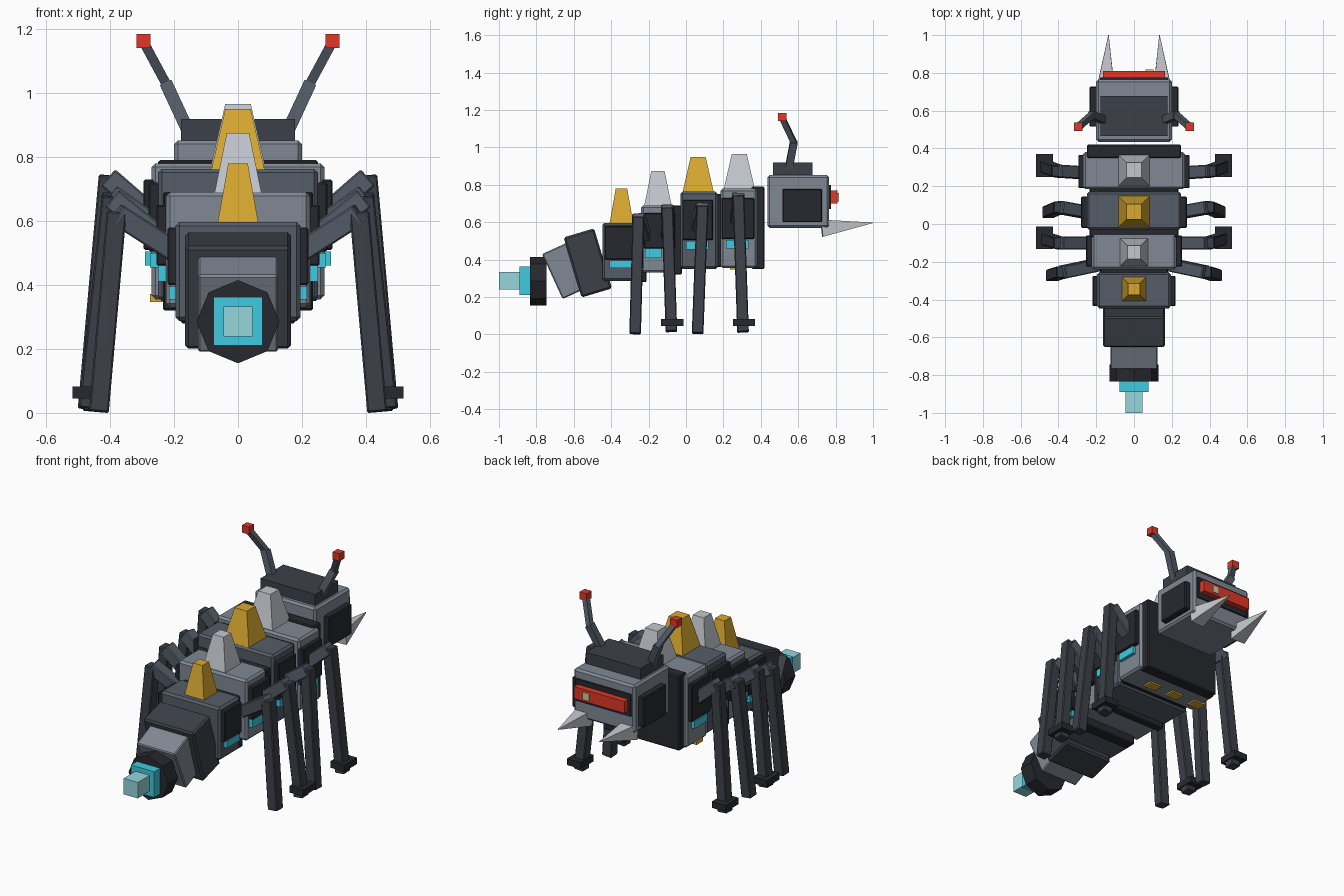
import bpy, bmesh, math
from mathutils import Vector, Matrix

if "Cube" in bpy.data.objects:
    bpy.data.objects.remove(bpy.data.objects["Cube"])


def mat(name, r, g, b):
    m = bpy.data.materials.new(name)
    m.diffuse_color = (r, g, b, 1)
    m.use_nodes = True
    m.node_tree.nodes["Principled BSDF"].inputs["Base Color"].default_value = m.diffuse_color
    return m


BLACK = mat("black", .02, .022, .028)
DARK = mat("dark_grey", .045, .052, .065)
SLATE = mat("slate", .09, .11, .14)
GREY = mat("steel", .22, .25, .3)
SILVER = mat("silver", .55, .58, .62)
GOLD = mat("gold", .7, .4, .03)
CYAN = mat("cyan", .05, .6, .75)
PALE = mat("pale_cyan", .3, .68, .72)
RED = mat("red", .75, .04, .02)
CREAM = mat("cream", .7, .6, .35)


def finish(name, bm, material, matrix, bevel=0):
    me = bpy.data.meshes.new(name)
    bm.to_mesh(me)
    bm.free()
    me.materials.append(material)
    ob = bpy.data.objects.new(name, me)
    bpy.context.collection.objects.link(ob)
    ob.matrix_world = matrix
    if bevel:
        mod = ob.modifiers.new("edge", 'BEVEL')
        mod.width = bevel
        mod.segments = 1
    return ob


def block(name, x, y, z, material, bevel=0, tilt=0):
    """Box from (min, max) ranges, optionally tilted about x."""
    size = [b - a for a, b in (x, y, z)]
    mid = [(a + b) / 2 for a, b in (x, y, z)]
    bm = bmesh.new()
    bmesh.ops.create_cube(bm, size=1)
    bmesh.ops.scale(bm, vec=size, verts=bm.verts)
    return finish(name, bm, material, Matrix.Translation(mid) @ Matrix.Rotation(tilt, 4, 'X'), bevel)


def bar(name, a, b, w, material, taper=1, bevel=0):
    """Square bar from a to b, narrowed by taper at b."""
    a, b = Vector(a), Vector(b)
    bm = bmesh.new()
    bmesh.ops.create_cube(bm, size=1)
    for v in bm.verts:
        k = w * (taper if v.co.z > 0 else 1)
        v.co = (v.co.x * k, v.co.y * k, v.co.z * (b - a).length)
    zd = (b - a).normalized()
    ref = Vector((0, 0, 1)) if abs(zd.y) > .8 else Vector((0, 1, 0))
    xd = ref.cross(zd).normalized()
    yd = zd.cross(xd)
    rot = Matrix((xd, yd, zd)).transposed().to_4x4()
    return finish(name, bm, material, Matrix.Translation((a + b) / 2) @ rot, bevel)


def sides(s, a, b):
    return (a, b) if s > 0 else (-b, -a)


# Body segments: half width, y range, z range, ring (half width, y, z), panel, light, spike
segments = [
    (.27, (.185, .38), (.355, .78), (.25, (.35, .42), (.35, .79)),
     (.295, (.19, .365), (.51, .73)), ((.215, .335), (.46, .505)), (.285, .085, .965), GREY, SILVER),
    (.25, (-.03, .17), (.35, .763), (.235, (.14, .192), (.36, .75)),
     (.28, (-.02, .145), (.505, .72)), ((0, .12), (.455, .5)), (.065, .085, .95), SLATE, GOLD),
    (.225, (-.24, -.045), (.33, .69), (.235, (-.07, -.022), (.32, .69)),
     (.255, (-.225, -.06), (.46, .65)), ((-.22, -.13), (.41, .46)), (-.15, .075, .875), GREY, SILVER),
    (.195, (-.447, -.255), (.287, .597), (.18, (-.28, -.21), (.28, .59)),
     (.22, (-.435, -.275), (.4, .58)), ((-.41, -.29), (.355, .395)), (-.345, .065, .78), SLATE, GOLD),
]
for i, (hw, y, z, ring, panel, light, spike, colour, spike_colour) in enumerate(segments, 1):
    block(f"body_segment_{i}", (-hw, hw), y, z, colour, .012)
    block(f"joint_ring_{i}", (-ring[0], ring[0]), ring[1], ring[2], BLACK, .006)
    for s in (-1, 1):
        block(f"side_panel_{i}", sides(s, hw - .02, panel[0]), panel[1], panel[2], BLACK, .005)
        block(f"side_light_{i}", sides(s, hw - .02, panel[0] - .005), light[0], light[1], CYAN)
    sy, half, top = spike
    bar(f"back_spike_{i}", (0, sy, z[1] - .01), (0, sy, top), half * 2, spike_colour, .47)

# Belly warning stripes
for x in (-.235, -.075, .085):
    block("belly_stripe", (x - .04, x + .04), (.235, .295), (.346, .372), GOLD)

# Abdomen and tail light
block("abdomen_upper", (-.165, .165), (-.61, -.44), (.215, .55), DARK, .01, .29)
block("abdomen_lower", (-.125, .125), (-.723, -.543), (.215, .479), GREY, .006, .43)
bm = bmesh.new()
bmesh.ops.create_cone(bm, cap_ends=True, segments=8, radius1=.13, radius2=.13, depth=.09)
bmesh.ops.rotate(bm, verts=bm.verts, matrix=Matrix.Rotation(math.pi / 2, 3, 'X'))
finish("tail_collar", bm, BLACK, Matrix.Translation((0, -.79, .285)))
block("tail_light", (-.076, .076), (-.89, -.82), (.21, .362), CYAN)
block("tail_tip", (-.046, .046), (-1, -.88), (.239, .333), PALE)

# Head
block("head", (-.2, .2), (.435, .765), (.57, .852), GREY, .012)
block("head_cap", (-.178, .178), (.465, .677), (.84, .918), DARK)
block("visor_frame", (-.18, .18), (.75, .775), (.67, .8), BLACK)
block("visor", (-.165, .165), (.76, .81), (.7, .77), RED)
block("visor_glint", (.062, .102), (.8, .817), (.712, .756), CREAM)

# Paired head parts
for s in (-1, 1):
    block("head_side_panel", sides(s, .18, .235), (.515, .727), (.6, .778), BLACK, .005)
    bar("mandible", (s * .15, .725, .568), (s * .135, 1, .597), .092, SILVER, .03)
    elbow = (s * .225, .577, 1.03)
    bar("antenna_lower", (s * .16, .55, .89), elbow, .04, SLATE)
    bar("antenna_upper", (s * .22, .58, 1.02), (s * .29, .518, 1.15), .03, SLATE)
    block("antenna_tip", sides(s, .273, .318), (.492, .537), (1.14, 1.184), RED)

# Legs: hip, knee, ankle, has foot plate
legs = [
    ((.25, .27, .60), (.405, .28, .735), (.47, .305, .012), True),
    ((.24, .06, .57), (.395, .088, .68), (.455, .062, .005), False),
    ((.22, -.10, .53), (.395, -.10, .67), (.467, -.078, .015), True),
    ((.19, -.215, .50), (.38, -.255, .622), (.435, -.272, .003), False),
]
for i, (hip, knee, ankle, foot) in enumerate(legs, 1):
    for s in (-1, 1):
        h, k, a = [Vector((s * p[0], p[1], p[2])) for p in (hip, knee, ankle)]
        bar(f"upper_leg_{i}", h, k, .068, SLATE, bevel=.005)
        bar(f"lower_leg_{i}", k + (k - a) * .01, a, .062, DARK, bevel=.005)
        if foot:
            block(f"foot_{i}", sides(s, .428, .518), (a.y - .055, a.y + .065), (.045, .083), BLACK)
